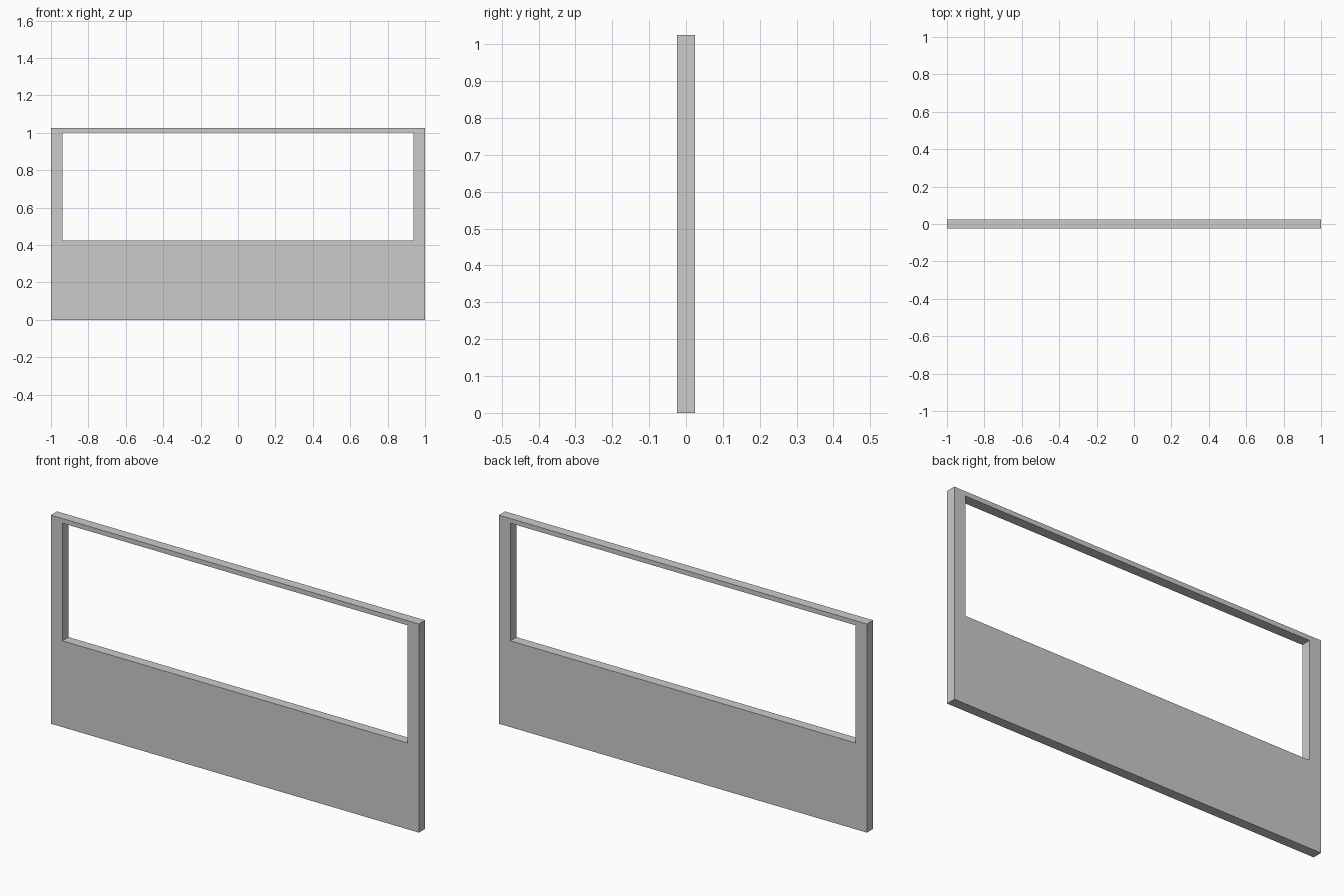
import bpy
import bmesh

if "Cube" in bpy.data.objects:
    bpy.data.objects.remove(bpy.data.objects["Cube"])

WIDTH, HEIGHT, DEPTH = 2.0, 1.025, 0.048


def rectangle(bm, x, z0, z1):
    """Four corners on the front plane, counter-clockwise seen from -y."""
    corners = [(-x, z0), (x, z0), (x, z1), (-x, z1)]
    return [bm.verts.new((cx, -DEPTH / 2, cz)) for cx, cz in corners]


bm = bmesh.new()

# Front face: outer panel outline joined to the window opening
outer = rectangle(bm, WIDTH / 2, 0.0, HEIGHT)
inner = rectangle(bm, 0.938, 0.424, 1.002)
for i in range(4):
    j = (i + 1) % 4
    bm.faces.new((outer[i], outer[j], inner[j], inner[i]))

# Thickness: extrude the outline to the back
result = bmesh.ops.extrude_face_region(bm, geom=bm.faces[:], use_keep_orig=True)
back = [v for v in result["geom"] if isinstance(v, bmesh.types.BMVert)]
bmesh.ops.translate(bm, verts=back, vec=(0, DEPTH, 0))
bmesh.ops.recalc_face_normals(bm, faces=bm.faces[:])

mesh = bpy.data.meshes.new("window_panel")
bm.to_mesh(mesh)
bm.free()
panel = bpy.data.objects.new("window_panel", mesh)
bpy.context.collection.objects.link(panel)
